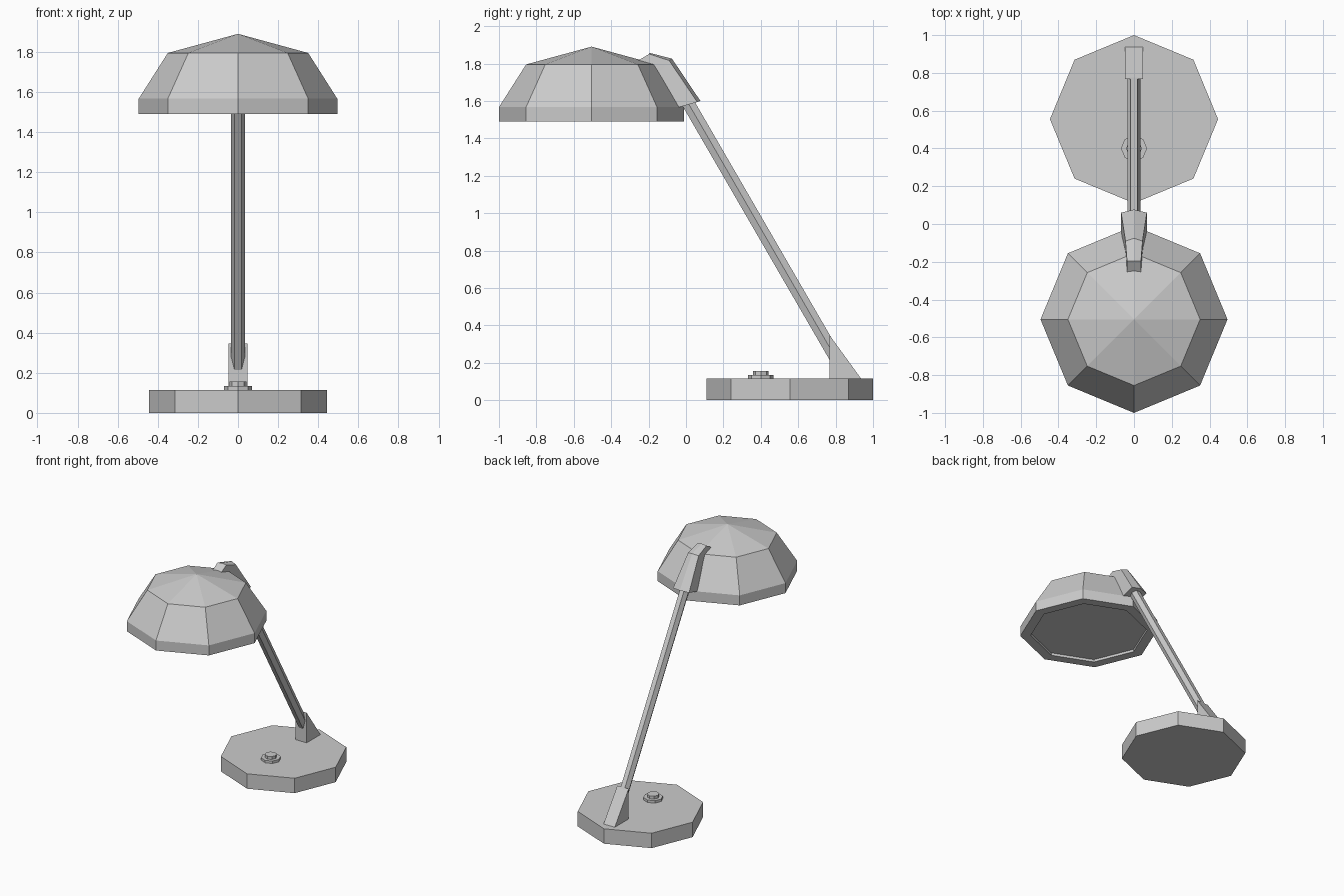
import bpy, bmesh, math
from mathutils import Vector

if "Cube" in bpy.data.objects:
    bpy.data.objects.remove(bpy.data.objects["Cube"])


def loft(name, sections, close_tip=False):
    """Skin a list of equal-length point loops and cap both ends."""
    bm = bmesh.new()
    loops = [[bm.verts.new(p) for p in s] for s in sections]
    n = len(loops[0])
    for a, b in zip(loops, loops[1:]):
        for i in range(n):
            j = (i + 1) % n
            bm.faces.new((a[i], a[j], b[j], b[i]))
    bm.faces.new(loops[0][::-1])
    bm.faces.new(loops[-1])
    bmesh.ops.remove_doubles(bm, verts=bm.verts, dist=1e-5)
    bmesh.ops.recalc_face_normals(bm, faces=bm.faces)
    me = bpy.data.meshes.new(name)
    bm.to_mesh(me)
    bm.free()
    ob = bpy.data.objects.new(name, me)
    bpy.context.collection.objects.link(ob)
    return ob


def ring(cy, r, z, n=8):
    return [(r * math.cos(2 * math.pi * i / n),
             cy + r * math.sin(2 * math.pi * i / n), z) for i in range(n)]


def turned(name, cy, profile):
    """Eight-sided turned part from (radius, z) pairs."""
    return loft(name, [ring(cy, r, z) for r, z in profile])


# Base and switch button
turned("base", 0.555, [(0.445, 0), (0.445, 0.115)])
turned("switch_collar", 0.40, [(0.069, 0.11), (0.069, 0.134)])
turned("switch_button", 0.40, [(0.042, 0.13), (0.042, 0.156)])

# Lampshade: shallow recess below, skirt, slope and pointed cap
turned("lampshade", -0.505, [(0.42, 1.51), (0.42, 1.49), (0.495, 1.49),
                             (0.495, 1.567), (0.35, 1.795), (0.001, 1.89)])

# Wedge that holds the arm on the base
wedge = [(0.768, 0.11), (0.94, 0.11), (0.768, 0.347)]
loft("arm_foot", [[(x, y, z) for y, z in wedge] for x in (-0.048, 0.048)])

# Slanted six-sided arm
low, high = Vector((0, 0.80, 0.227)), Vector((0, -0.06, 1.712))
side = Vector((1, 0, 0))
up = (high - low).normalized().cross(side)
angles = [math.pi * i / 3 for i in range(6)]
loft("arm", [[c + side * 0.035 * math.cos(a) + up * 0.039 * math.sin(a)
              for a in angles] for c in (low, high)])


# Bent, ridged bracket joining arm and shade
def bracket_section(w, ridge, shoulder, bottom):
    return [(0, *ridge), (w, *shoulder), (w, *bottom),
            (-w, *bottom), (-w, *shoulder)]


loft("shade_bracket", [
    bracket_section(0.068, (0.077, 1.60), (0.06, 1.594), (-0.06, 1.56)),
    bracket_section(0.045, (-0.075, 1.826), (-0.09, 1.816), (-0.16, 1.73)),
    bracket_section(0.037, (-0.195, 1.857), (-0.197, 1.851), (-0.30, 1.79)),
])
